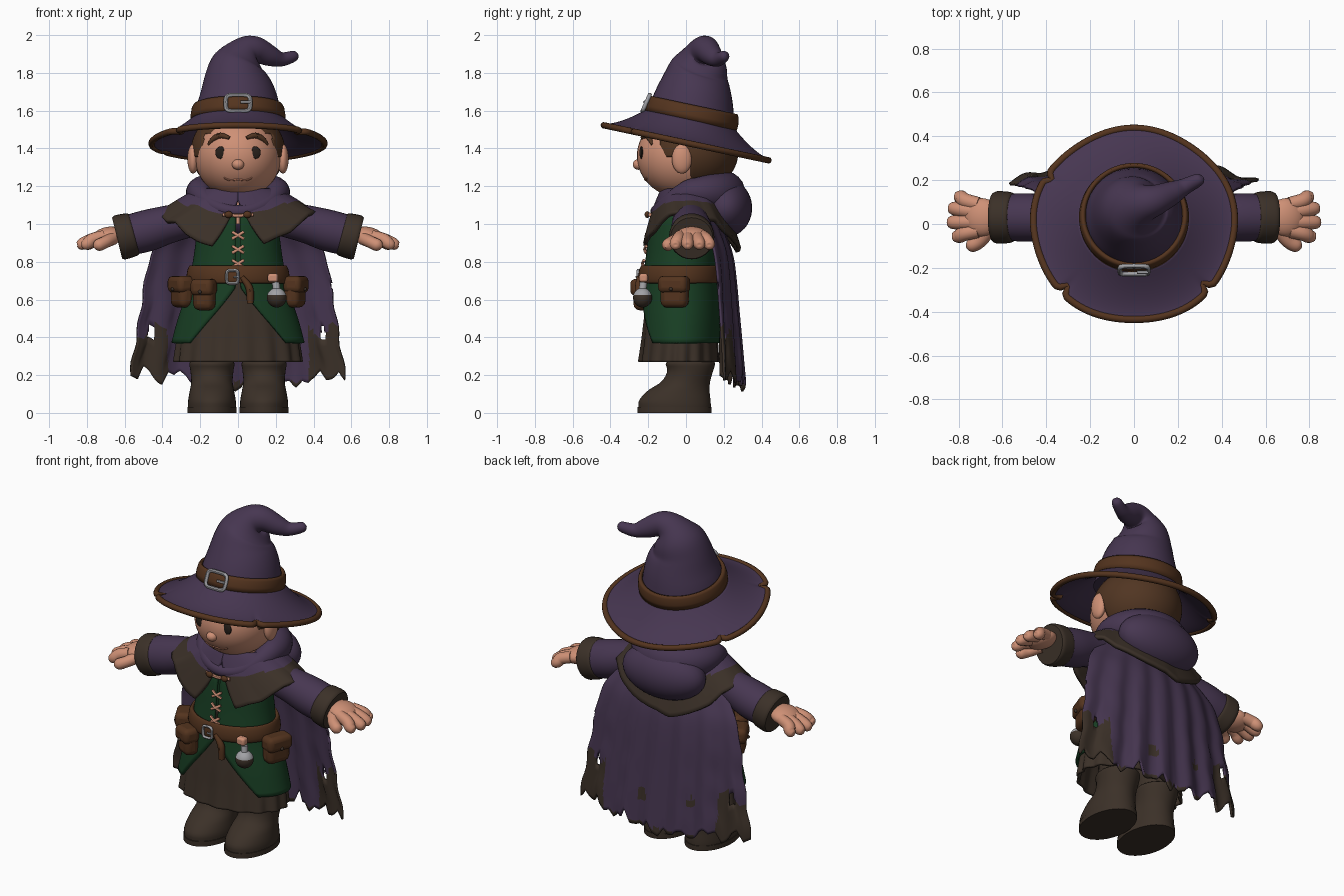
import bpy, bmesh, math, random
from math import sin, cos, pi, radians, exp
from mathutils import Vector, Matrix, Quaternion

random.seed(4)
if "Cube" in bpy.data.objects:
    bpy.data.objects.remove(bpy.data.objects["Cube"])


def material(name, rgb):
    m = bpy.data.materials.new(name)
    m.use_nodes = True
    m.diffuse_color = (*rgb, 1)
    bsdf = next(n for n in m.node_tree.nodes if n.type == 'BSDF_PRINCIPLED')
    bsdf.inputs["Base Color"].default_value = (*rgb, 1)
    return m


PURPLE = material("purple cloth", (.062, .037, .082))
BROWN = material("dark brown cloth", (.044, .03, .021))
GREEN = material("green cloth", (.009, .048, .017))
SKIN = material("skin", (.62, .28, .18))
LEATHER = material("leather", (.088, .034, .013))
HAIR = material("hair", (.082, .036, .016))
SILVER = material("silver", (.36, .36, .38))
DARK = material("eye brown", (.02, .014, .01))
LIP = material("lip", (.45, .18, .11))


# ---- helpers ----
def finish(name, bm, mats, rule=None, drop=None, thick=0, bevel=0):
    if drop:
        dead = [f for f in bm.faces if drop(f.calc_center_median())]
        bmesh.ops.delete(bm, geom=dead, context='FACES')
    bmesh.ops.recalc_face_normals(bm, faces=bm.faces)
    if rule:
        for f in bm.faces:
            f.material_index = rule(f.calc_center_median())
    me = bpy.data.meshes.new(name)
    bm.to_mesh(me)
    bm.free()
    for m in mats:
        me.materials.append(m)
    me.shade_smooth()
    me.set_sharp_from_angle(angle=radians(45))
    ob = bpy.data.objects.new(name, me)
    bpy.context.collection.objects.link(ob)
    if thick:
        mod = ob.modifiers.new("thickness", 'SOLIDIFY')
        mod.thickness, mod.offset = thick, 0
    if bevel:
        mod = ob.modifiers.new("round", 'BEVEL')
        mod.width, mod.segments = bevel, 3
    return ob


def sheet(name, rows, mats, wrap=True, cap=False, **kw):
    bm = bmesh.new()
    vs = [[bm.verts.new(p) for p in r] for r in rows]
    n = len(rows[0])
    for a, b in zip(vs, vs[1:]):
        for i in range(n if wrap else n - 1):
            k = (i + 1) % n
            bm.faces.new((a[i], a[k], b[k], b[i]))
    if cap:
        bm.faces.new(vs[0])
        bm.faces.new(vs[-1])
    return finish(name, bm, mats, **kw)


def spline(pts, n):
    P = [pts[0], *pts, pts[-1]]
    out = []
    for k in range(n + 1):
        t = k / n * (len(pts) - 1)
        i = min(int(t), len(pts) - 2)
        f = t - i
        out.append([.5 * (2*q + (r-p)*f + (2*p-5*q+4*r-s)*f*f + (3*q-p-3*r+s)*f**3)
                    for p, q, r, s in zip(*P[i:i + 4])])
    return out


def tube(name, pts, mat, n=16, steps=20, closed=False, **kw):
    """Sweep a circle along (x, y, z, radius) points."""
    path = list(pts) if closed else spline(pts, steps)
    c = [Vector(p[:3]) for p in path]
    m, rows, q, last = len(c), [], Quaternion(), Vector((0, 0, 1))
    for i in range(m):
        a, b = (c[i - 1], c[(i + 1) % m]) if closed else (c[max(i - 1, 0)], c[min(i + 1, m - 1)])
        t = (b - a).normalized()
        q = last.rotation_difference(t) @ q
        last = t
        r = max(path[i][3], .0005)
        rows.append([c[i] + q @ Vector((r * cos(k * 2*pi/n), r * sin(k * 2*pi/n), 0)) for k in range(n)])
    if closed:
        rows.append(rows[0])
    return sheet(name, rows, [mat], cap=not closed, **kw)


def loft(name, prof, mat, cx=0, n=64, wave=0, gap=lambda z: 0, steps=20, **kw):
    """Stack ellipses given as (z, half width, front y, back y)."""
    rows = []
    for j, (z, rx, yf, yb) in enumerate(spline(prof, steps)):
        g = gap(z)
        row = []
        for i in range(n):
            a = g + (2*pi - 2*g) * (i + .5) / n
            w = 1 + wave * sin(16 * a) * j / steps
            row.append((cx + rx * w * sin(a), (yf+yb)/2 - (yb-yf)/2 * w * cos(a), z))
        rows.append(row)
    return sheet(name, rows, [mat], **kw)


def ball(name, loc, size, mats, rot=0, seg=32, **kw):
    bm = bmesh.new()
    M = Matrix.Translation(loc) @ Matrix.Rotation(rot, 4, 'Y') @ Matrix.Diagonal((*size, 1))
    bmesh.ops.create_uvsphere(bm, u_segments=seg, v_segments=seg * 3 // 4, radius=1, matrix=M)
    return finish(name, bm, mats, **kw)


def box(name, M, size, mat, bevel=.015):
    bm = bmesh.new()
    bmesh.ops.create_cube(bm, size=1, matrix=M @ Matrix.Diagonal((*size, 1)))
    return finish(name, bm, [mat], bevel=bevel)


def buckle(name, M, w, h, r):
    pts = []
    for k in range(32):
        c, s = cos(k * pi/16), sin(k * pi/16)
        x, z = (math.copysign(abs(v) ** .45, v) for v in (c, s))
        pts.append((*(M @ Vector((w * x, 0, h * z))), r))
    tube(name + "_frame", pts, SILVER, n=8, closed=True)
    tube(name + "_prong", [(*(M @ Vector(p)), r * .7) for p in ((w*.2, -.01, 0), (w, -.01, 0))], SILVER, n=8, steps=2)


# ---- hat ----
H = Matrix.Translation((0, 0, 1.43)) @ Matrix.Rotation(radians(-12), 4, 'X')
ANG = [k * 2*pi/200 for k in range(200)]


def brim_point(a, v):
    dips = ((radians(224), .05), (radians(318), .05), (radians(150), .03))
    nick = sum(d * exp(-((a - c) / .035) ** 2) for c, d in dips)
    r = .235 + (.222 + .005 * sin(5 * a)) * v - nick * v ** 6
    return H @ Vector((r * cos(a), r * .975 * sin(a) - .004, .125 * (1 - v) ** 1.5))


brim = [[brim_point(a, j / 12) for a in ANG] for j in range(13)]
sheet("hat_brim", brim, [PURPLE], thick=.018)
tube("hat_rim", [(*p, .017) for p in brim[-1]], LEATHER, n=10, closed=True)
tube("hat_cone", [(0, .02, 1.52, .24), (0, .04, 1.66, .211), (-.005, .06, 1.78, .17), (.01, .08, 1.85, .14),
                  (.05, .095, 1.91, .09), (.1, .11, 1.92, .07), (.17, .14, 1.89, .055), (.23, .17, 1.872, .038),
                  (.3, .205, 1.89, .027), (.315, .215, 1.895, 0)], PURPLE, n=40, steps=48)
sheet("hat_band", [[H @ Vector((r * cos(a), r * sin(a), z)) for a in ANG]
                   for r, z in ((.241, .12), (.242, .15), (.236, .185), (.228, .2))], [LEATHER], thick=.018)
buckle("hat_buckle", H @ Matrix.Translation((0, -.25, .163)) @ Matrix.Rotation(radians(-12), 4, 'X'), .065, .047, .011)

# ---- head ----
def face_y(x, z):
    return -.01 - .25 * math.sqrt(max(0, 1 - (x / .23) ** 2 - ((z - 1.36) / .225) ** 2))


ball("head", (0, -.01, 1.36), (.23, .25, .225), [SKIN], seg=40)
ball("hair", (0, .025, 1.385), (.242, .245, .215), [HAIR], seg=96, thick=.015,
     drop=lambda c: c.z < 1.23 or (c.y < .02 and c.z < 1.475 and not (abs(c.x) > .178 and c.z > 1.36)))
ball("nose", (0, -.252, 1.315), (.032, .03, .028), [SKIN])
tube("neck", [(0, .01, 1.0, .11), (0, .01, 1.2, .1)], SKIN, steps=4)
tube("mouth", [(x, face_y(x, z) + .001, z, .005) for x, z in
               ((-.075, 1.245), (-.04, 1.232), (0, 1.236), (.04, 1.232), (.075, 1.245))], LIP, n=8)
for s, side in ((1, "left"), (-1, "right")):
    ball(side + "_ear", (s * .238, -.022, 1.345), (.03, .053, .078), [SKIN])
    ball(side + "_eye", (s * .092, face_y(.092, 1.378) + .002, 1.378), (.028, .01, .033), [DARK])
    tube(side + "_eyebrow", [(s * x, face_y(x, z) - .001, z, r) for x, z, r in
                             ((.045, 1.455, .009), (.09, 1.468, .016), (.13, 1.45, .014), (.158, 1.42, .006))], HAIR, n=8)

# ---- body clothes ----
loft("tunic", [(1.12, .12, -.12, .12), (1.04, .19, -.175, .14), (.95, .21, -.19, .145), (.84, .225, -.203, .15),
               (.75, .24, -.215, .15), (.66, .255, -.222, .16), (.5, .31, -.235, .17), (.37, .345, -.24, .172)],
     GREEN, wrap=False, thick=.016, steps=28, gap=lambda z: max(0, min(.8, 2.7 * (.665 - z))))
loft("skirt", [(.7, .22, -.19, .14), (.5, .285, -.215, .155), (.38, .315, -.228, .16), (.27, .33, -.243, .165)],
     BROWN, wave=.028, n=160, thick=.014)
loft("belt", [(.69, .258, -.238, .172), (.71, .264, -.243, .175), (.755, .258, -.238, .172), (.775, .248, -.228, .165)],
     LEATHER, steps=6, thick=.02)
buckle("belt_buckle", Matrix.Translation((-.03, -.253, .72)), .03, .035, .008)
tube("belt_tail", [(.02, -.25, .72, .012), (.06, -.25, .66, .02), (.065, -.25, .58, .018)], LEATHER, n=8)

# pouches: body, flap, stud
for name, x, y, z, turn, w in (("left_pouch", .3, -.06, .64, 70, .15), ("right_pouch", -.295, -.08, .64, -62, .14),
                               ("front_pouch", -.178, -.225, .625, -25, .115)):
    M = Matrix.Translation((x, y, z)) @ Matrix.Rotation(radians(turn), 4, 'Z')
    box(name, M, (w, .09, .165), LEATHER, .035)
    box(name + "_flap", M @ Matrix.Translation((0, -.008, .04)), (w + .012, .1, .09), LEATHER, .028)
    ball(name + "_stud", M @ Vector((0, -.058, .015)), (.01, .01, .01), [BROWN], seg=12)

# flask
ball("flask", (.205, -.23, .61), (.052, .05, .052), [BROWN, SILVER], rule=lambda c: int(c.z > .622))
tube("flask_neck", [(.205, -.23, .65, .02), (.2, -.225, .69, .02)], SILVER, steps=3)
box("flask_cork", Matrix.Translation((.185, -.225, .715)), (.055, .045, .045), SKIN, .012)

# lacing and clasp
for z, y in ((.79, -.222), (.865, -.211), (.94, -.203)):
    for s in (1, -1):
        tube("lace", [(-.03, y, z - s * .018, .008), (0, y - .008, z, .008), (.03, y, z + s * .018, .008)], SKIN, n=8, steps=6)
tube("clasp_cord", [(-.08, -.19, 1.05, .01), (0, -.2, 1.045, .01), (.08, -.19, 1.05, .01)], SKIN, n=8)
for s in (1, -1):
    ball("clasp_toggle", (s * .05, -.205, 1.05), (.022, .014, .018), [LEATHER], seg=14)


# ---- shoulder cape, ragged border ----
def tatters(count, per, size):
    """Uneven scallops: random tooth depths joined by straight runs."""
    teeth = [random.uniform(0, size) for _ in range(count // per + 2)]
    return [teeth[i // per] + (teeth[i // per + 1] - teeth[i // per]) * (i % per) / per for i in range(count + 1)]


N = 140
rag = tatters(N, 5, .045)
rows = []
for j in range(17):
    v = j / 16
    gap = .45 * max(0, v - .25)
    row = []
    for i in range(N + 1):
        a = gap + (2*pi - 2*gap) * i / N
        edge = 1.085 - .2 * cos(a) ** 2 - rag[i]
        y = -(.13 + .11 * v) * cos(a) if cos(a) > 0 else -(.15 + .12 * v) * cos(a)
        row.append(((.19 + .225 * v) * sin(a), y + .01, 1.18 - (1.18 - edge) * v ** 1.25))
    rows.append(row)
border = lambda c: int(math.hypot(c.x / .415, (c.y - .01) / (.24 if c.y < 0 else .27)) > .76)
sheet("shoulder_cape", rows, [PURPLE, BROWN], wrap=False, thick=.022, rule=border)

# hood: rolled collar dipping to a V, and hanging back
tube("hood_roll", [(.2 * sin(a), .03 - (.185 * cos(a) if cos(a) > 0 else .17 * cos(a)),
                    1.168 - .1 * max(0, cos(a)) ** 1.3, .073 - .04 * cos(a))
                   for a in [k * 2*pi/64 for k in range(64)]], PURPLE, n=20, closed=True)
ball("hood_back", (0, .21, 1.085), (.265, .14, .155), [PURPLE])

# ---- long cape, ragged hem and folds ----
ragged = tatters(N, 4, .085)
widths = spline([(1.1, .27, .13), (.95, .39, .2), (.8, .47, .245), (.5, .52, .275), (.19, .57, .3)], 40)
rows = []
for j, (z, w, y) in enumerate(widths):
    v = j / 40
    row = []
    for i in range(N + 1):
        u = 2 * i / N - 1
        hem = (ragged[i] - .03 + .02 * sin(u * 19) - .04 * (1 - u * u)) * max(0, v - .5) * 2
        x = u * w + .008 * sin(z * 30) * v * u
        row.append((x, y - (.07 + .04 * v) * u * u + .012 * v * sin(u * 20 + z * 2), z + hem))
    rows.append(row)


def hole(c):
    spots = ((.45, .41, .018, .04), (-.46, .42, .018, .04), (.5, .66, .012, .02))
    return any(((c.x - x) / a) ** 2 + ((c.z - z) / b) ** 2 < 1 for x, z, a, b in spots)


def stained(c):
    corner = abs(c.x) > .375 and c.z < .44 + .03 * sin(c.x * 40)
    patch = math.hypot(c.x - .1, c.z - .33) < .035 or math.hypot(c.x + .22, c.z - .36) < .03
    return int(corner or patch or c.z < .165)


sheet("long_cape", rows, [PURPLE, BROWN], wrap=False, thick=.012, rule=stained, drop=hole)

# ---- arms, legs, boots ----
for s, side in ((1, "left"), (-1, "right")):
    def limb(part, pts, mat, **kw):
        return tube(side + "_" + part, [(s * x, y, z, r) for x, y, z, r in pts], mat, **kw)

    limb("sleeve", [(.22, .02, 1.03, .09), (.36, .025, 1.0, .1), (.48, .03, .965, .11), (.6, .03, .935, .106)], PURPLE, n=28)
    limb("cuff", [(.55, .03, .948, .108), (.565, .03, .944, .116), (.62, .03, .93, .12), (.64, .03, .925, .112)], BROWN, n=28)
    ball(side + "_palm", (s * .695, .03, .935), (.085, .088, .048), [SKIN], rot=s * radians(15))
    for k, (y0, y1, x1) in enumerate(((-.03, -.055, .82), (.01, .008, .843), (.055, .07, .838), (.09, .122, .81))):
        limb("finger_%d" % (k + 1), [(.71, y0, .935, .033), (.77, (y0 + y1) / 2, .918, .034), (x1 - .02, y1, .895, .032),
                                     (x1 + .004, y1, .886, .02), (x1 + .008, y1, .885, 0)], SKIN, n=14)
    limb("thumb", [(.66, -.02, .925, .035), (.7, -.075, .905, .032), (.745, -.1, .885, .03), (.765, -.108, .875, 0)], SKIN, n=14)
    limb("leg", [(.135, .02, .15, .1), (.135, .01, .5, .11)], BROWN, steps=4)
    loft(side + "_boot", [(.272, .112, -.095, .148), (.26, .12, -.108, .155), (.22, .114, -.1, .143), (.165, .11, -.13, .128),
                          (.12, .117, -.2, .125), (.07, .126, -.247, .13), (.035, .128, -.252, .132), (0, .124, -.25, .13)],
         BROWN, cx=s * .138, n=40, cap=True)
    loft(side + "_sole", [(.03, .131, -.257, .136), (0, .131, -.257, .136)], BROWN, cx=s * .138, n=40, steps=2, cap=True)
